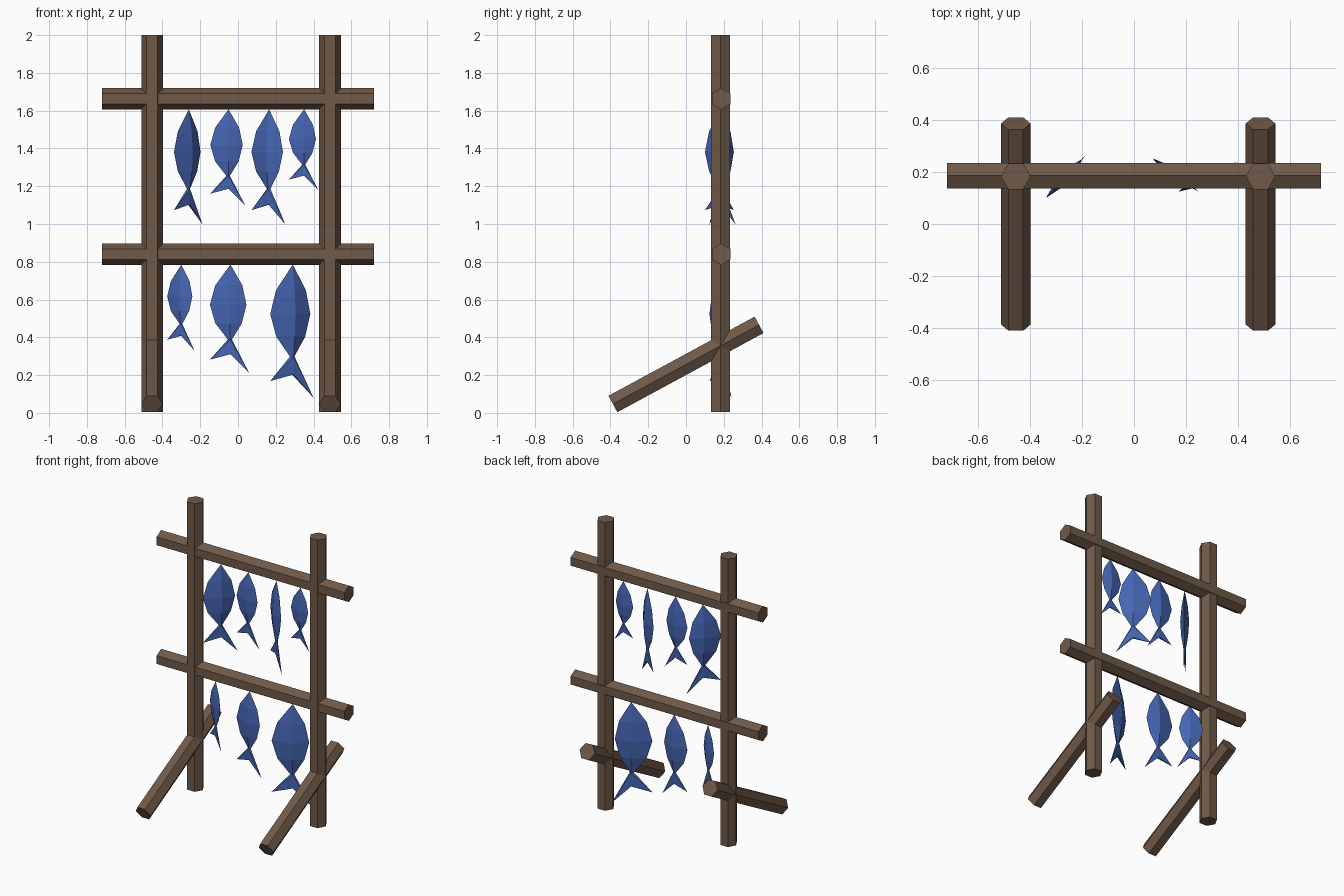
import bpy, bmesh
from math import sin, cos, pi, radians
from mathutils import Vector, Matrix

if "Cube" in bpy.data.objects:
    bpy.data.objects.remove(bpy.data.objects["Cube"])


def material(name, rgb):
    m = bpy.data.materials.new(name)
    m.diffuse_color = (*rgb, 1)
    m.use_nodes = True
    m.node_tree.nodes["Principled BSDF"].inputs["Base Color"].default_value = m.diffuse_color
    return m


WOOD = material("wood", (0.16, 0.10, 0.065))
BLUE = material("fish_blue", (0.06, 0.13, 0.45))


def finish(name, bm, mat):
    bmesh.ops.recalc_face_normals(bm, faces=bm.faces)
    me = bpy.data.meshes.new(name)
    bm.to_mesh(me)
    bm.free()
    me.materials.append(mat)
    ob = bpy.data.objects.new(name, me)
    bpy.context.collection.objects.link(ob)
    return ob


def loft(bm, a, b):
    n = len(a)
    for i in range(n):
        bm.faces.new((a[i], a[(i + 1) % n], b[(i + 1) % n], b[i]))


def beam(name, p0, p1, corner, r=0.057):
    """Six-sided beam from p0 to p1 with a corner edge facing 'corner'."""
    p0, p1, u = Vector(p0), Vector(p1), Vector(corner)
    v = (p1 - p0).normalized().cross(u)
    bm = bmesh.new()
    rings = [[bm.verts.new(p + r * (cos(i * pi / 3) * u + sin(i * pi / 3) * v))
              for i in range(6)] for p in (p0, p1)]
    loft(bm, *rings)
    for ring in rings:
        bm.faces.new(ring)
    finish(name, bm, WOOD)


# depth from mouth, left half width, right half width, half thickness
BODY = [(0.19, 0.14, 0.11, 0.032), (0.37, 0.19, 0.148, 0.046),
        (0.54, 0.14, 0.105, 0.036), (0.69, 0.024, 0.014, 0.014)]


def fish(name, x, z, length, turn):
    bm = bmesh.new()
    V = lambda *p: bm.verts.new(p)
    # diamond section body
    mouth = V(0, 0, 0)
    rings = [[V(-l, 0, -d), V(0, -t, -d), V(r, 0, -d), V(0, t, -d)]
             for d, l, r, t in BODY]
    for i in range(4):
        bm.faces.new((mouth, rings[0][i], rings[0][(i + 1) % 4]))
    for a, b in zip(rings, rings[1:]):
        loft(bm, a, b)
    # forked tail
    left, front, right, back = rings[-1]
    tip_l, tip_r = V(-0.19, 0, -0.875), V(0.175, 0, -1)
    nf, nb = V(0, -0.012, -0.825), V(0, 0.012, -0.825)
    for mid, notch in ((front, nf), (back, nb)):
        for side, tip in ((left, tip_l), (right, tip_r)):
            bm.faces.new((mid, side, tip))
            bm.faces.new((mid, tip, notch))
    for tip in (tip_l, tip_r):
        bm.faces.new((nf, nb, tip))
    bm.transform(Matrix.Translation((x, 0.185, z))
                 @ Matrix.Rotation(radians(turn), 4, 'Z')
                 @ Matrix.Scale(length, 4))
    finish(name, bm, BLUE)


# uprights and their slanted feet
for side, x in (("left", -0.455), ("right", 0.487)):
    beam(side + "_post", (x, 0.183, 0.005), (x, 0.183, 2), (1, 0, 0))
    beam(side + "_brace", (x, -0.387, 0.047), (x, 0.387, 0.466), (1, 0, 0))

# cross rails
for level, z in (("upper", 1.663), ("lower", 0.84)):
    beam(level + "_rail", (-0.72, 0.186, z), (0.72, 0.186, z), (0, 0, 1))

# hanging fish: x, length, turn in degrees
for level, z, row in (
        ("upper", 1.607, [(-0.26, 0.61, 47), (-0.05, 0.51, -5),
                          (0.165, 0.61, -36), (0.35, 0.425, -6)]),
        ("lower", 0.785, [(-0.30, 0.455, -30), (-0.04, 0.575, -6),
                          (0.29, 0.705, 27)])):
    for i, (x, length, turn) in enumerate(row, 1):
        fish(f"{level}_fish_{i}", x, z, length, turn)
